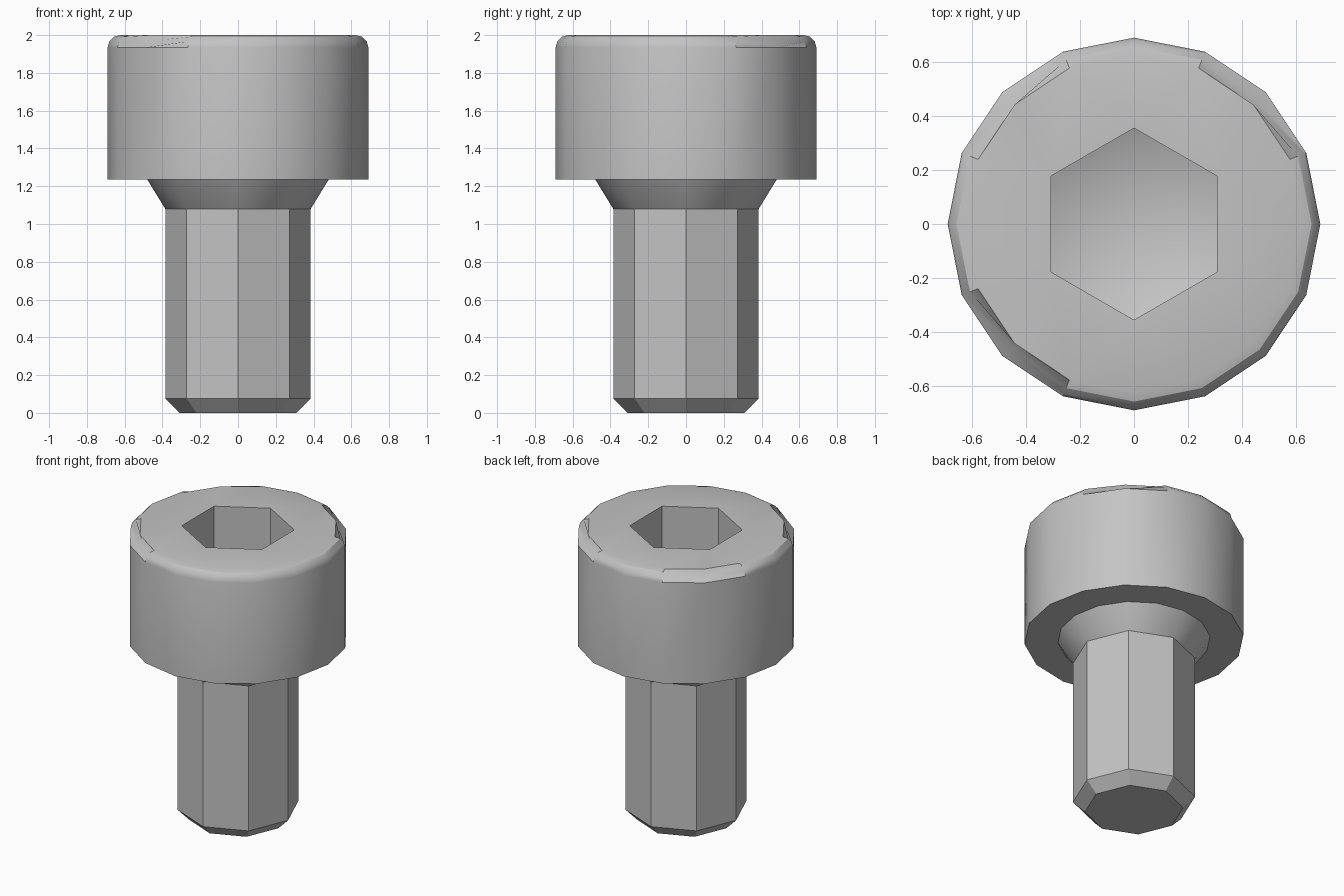
import bpy, bmesh
from math import cos, sin, pi, radians

cube = bpy.data.objects.get("Cube")
if cube:
    bpy.data.objects.remove(cube)

steel = bpy.data.materials.new("grey_steel")
steel.use_nodes = True
GREY = (0.55, 0.55, 0.55, 1)
steel.diffuse_color = GREY
steel.node_tree.nodes["Principled BSDF"].inputs["Base Color"].default_value = GREY


def ring(bm, sides, radius, z, turn=0.0):
    return [bm.verts.new((radius * cos(turn + 2 * pi * i / sides),
                          radius * sin(turn + 2 * pi * i / sides), z))
            for i in range(sides)]


def skin(bm, low, high):
    n = len(low)
    for i in range(n):
        j = (i + 1) % n
        bm.faces.new((low[i], low[j], high[j], high[i]))


def finish(bm, name):
    mesh = bpy.data.meshes.new(name)
    bm.to_mesh(mesh)
    bm.free()
    obj = bpy.data.objects.new(name, mesh)
    bpy.context.collection.objects.link(obj)
    mesh.materials.append(steel)
    bpy.ops.object.select_all(action="DESELECT")
    obj.select_set(True)
    bpy.context.view_layer.objects.active = obj
    bpy.ops.object.shade_smooth_by_angle(angle=radians(30))


HEAD_BOTTOM, NECK_RADIUS, HEAD_RADIUS, FILLET = 1.235, 0.48, 0.69, 0.065

# Head: underside, wall and rounded rim
bm = bmesh.new()
rings = [ring(bm, 16, NECK_RADIUS, HEAD_BOTTOM), ring(bm, 16, HEAD_RADIUS, HEAD_BOTTOM)]
for step in range(4):
    a = step * pi / 6
    rings.append(ring(bm, 16, HEAD_RADIUS - FILLET * (1 - cos(a)),
                      2 - FILLET * (1 - sin(a))))
for low, high in zip(rings, rings[1:]):
    skin(bm, low, high)

# Small nicks in the rounded rim
for i in (2, 6, 10):
    for v in (rings[3][i], rings[4][i]):
        v.co.x *= 0.94
        v.co.y *= 0.94
        v.co.z -= 0.02

# Hex socket with a conical floor
mouth = ring(bm, 6, 0.355, 2, pi / 6)
floor = ring(bm, 6, 0.355, 1.62, pi / 6)
tip = bm.verts.new((0, 0, 1.465))
skin(bm, mouth, floor)
for i in range(6):
    bm.faces.new((floor[i], floor[(i + 1) % 6], tip))

# Flat top between the rim and the socket
edges = [bm.edges.get((loop[i], loop[(i + 1) % len(loop)]))
         for loop in (rings[-1], mouth) for i in range(len(loop))]
bmesh.ops.triangle_fill(bm, edges=edges, use_beauty=True, normal=(0, 0, 1))
for f in list(bm.faces):
    c = f.calc_center_median()
    if c.z > 1.999 and c.xy.length < 0.25 and all(v in mouth for v in f.verts):
        bm.faces.remove(f)
bmesh.ops.recalc_face_normals(bm, faces=bm.faces)
finish(bm, "head")

# Shank: chamfered octagonal rod with a flared neck
bm = bmesh.new()
tip_ring = ring(bm, 8, 0.31, 0)
chamfer = ring(bm, 8, 0.385, 0.075)
shoulder = ring(bm, 8, 0.385, 1.08)
neck = ring(bm, 16, NECK_RADIUS, HEAD_BOTTOM)
bm.faces.new(tip_ring[::-1])
skin(bm, tip_ring, chamfer)
skin(bm, chamfer, shoulder)
for i in range(8):
    a, b = shoulder[i], shoulder[(i + 1) % 8]
    mid = neck[2 * i + 1]
    bm.faces.new((a, b, mid))
    bm.faces.new((a, mid, neck[2 * i]))
    bm.faces.new((b, neck[(2 * i + 2) % 16], mid))
bmesh.ops.recalc_face_normals(bm, faces=bm.faces)
finish(bm, "shank")
